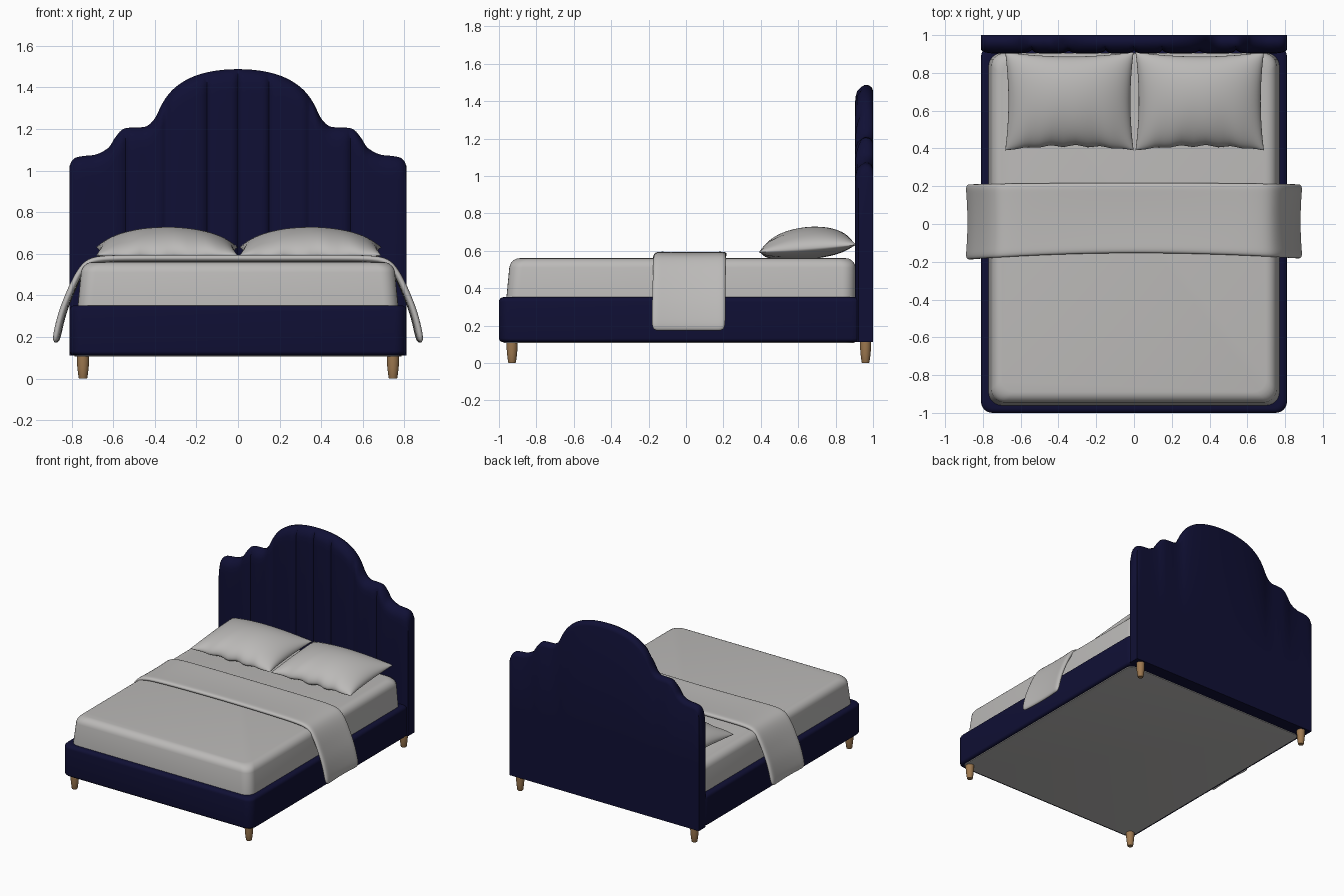
import bpy, bmesh, math

if "Cube" in bpy.data.objects:
    bpy.data.objects.remove(bpy.data.objects["Cube"], do_unlink=True)


def material(name, rgb):
    m = bpy.data.materials.new(name)
    m.use_nodes = True
    m.diffuse_color = (*rgb, 1)
    m.node_tree.nodes["Principled BSDF"].inputs["Base Color"].default_value = (*rgb, 1)
    return m


NAVY = material("navy fabric", (0.005, 0.005, 0.035))
LINEN = material("pale grey linen", (0.5, 0.49, 0.48))
WOOD = material("warm wood", (0.34, 0.19, 0.08))


def finish(name, bm, mat, angle=40):
    bmesh.ops.recalc_face_normals(bm, faces=bm.faces)
    me = bpy.data.meshes.new(name)
    bm.to_mesh(me)
    bm.free()
    me.materials.append(mat)
    ob = bpy.data.objects.new(name, me)
    bpy.context.collection.objects.link(ob)
    bpy.ops.object.select_all(action='DESELECT')
    ob.select_set(True)
    bpy.context.view_layer.objects.active = ob
    bpy.ops.object.shade_smooth_by_angle(angle=math.radians(angle))
    return ob


def loft(rings):
    """Closed rings of equal length joined in order, capped at both ends."""
    bm = bmesh.new()
    vs = [[bm.verts.new(p) for p in ring] for ring in rings]
    n = len(vs[0])
    for a, b in zip(vs, vs[1:]):
        for i in range(n):
            j = (i + 1) % n
            bm.faces.new((a[i], a[j], b[j], b[i]))
    bm.faces.new(vs[0])
    bm.faces.new(vs[-1])
    return bm


def rounded_rect(hx, y0, y1, r, z, steps=6):
    pts = []
    corners = ((hx - r, y1 - r), (r - hx, y1 - r), (r - hx, y0 + r), (hx - r, y0 + r))
    for k, (cx, cy) in enumerate(corners):
        for i in range(steps + 1):
            a = math.pi / 2 * (k + i / steps)
            pts.append((cx + r * math.cos(a), cy + r * math.sin(a), z))
    return pts


def soft_slab(name, mat, hx, y0, y1, r, z0, z1, bottom, top, taper=0.0):
    """Rounded slab with rounded bottom and top rims; taper draws the top in."""
    rings = []
    arc = [math.pi / 2 * i / 5 for i in range(6)]
    levels = [(bottom * (1 - math.sin(a)), z0 + bottom * (1 - math.cos(a))) for a in arc]
    levels += [(top * (1 - math.cos(a)), z1 - top * (1 - math.sin(a))) for a in arc]
    for inset, z in levels:
        d = inset + taper * (z - z0) / (z1 - z0)
        rings.append(rounded_rect(hx - d, y0 + d, y1 - inset, r, z))
    return finish(name, loft(rings), mat)


# Upholstered base, underside panel and mattress
soft_slab("bed_base", NAVY, 0.81, -1.0, 0.945, 0.06, 0.112, 0.352, 0.02, 0.025)
soft_slab("underside_panel", LINEN, 0.785, -0.975, 0.90, 0.05, 0.106, 0.114, 0.002, 0.002)
soft_slab("mattress", LINEN, 0.775, -0.965, 0.905, 0.07, 0.30, 0.56, 0.01, 0.05, 0.025)

# Tapered legs
for side, sx in (("left", 1), ("right", -1)):
    for end, y in (("front", -0.93), ("back", 0.96)):
        rings = []
        for z, r in ((0, 0.019), (0.004, 0.021), (0.05, 0.027), (0.09, 0.030), (0.118, 0.030)):
            rings.append([(sx * 0.745 + r * math.cos(math.tau * i / 20),
                           y + r * math.sin(math.tau * i / 20), z) for i in range(20)])
        finish(f"{end}_{side}_leg", loft(rings), WOOD)

# Headboard: stepped crest swept across the width, with stitched channels
CREST = [(0, 1.487), (0.09, 1.482), (0.175, 1.465), (0.24, 1.44), (0.295, 1.405),
         (0.335, 1.365), (0.365, 1.32), (0.40, 1.25), (0.44, 1.213), (0.50, 1.207),
         (0.555, 1.198), (0.593, 1.155), (0.62, 1.112), (0.68, 1.078), (0.74, 1.07),
         (0.78, 1.062), (0.80, 1.045), (0.81, 1.02)]
SEAMS = [0, 0.15, 0.345, 0.54, 0.81]


def crest(x):
    x = abs(x)
    for i in range(len(CREST) - 1):
        (xa, za), (xb, zb) = CREST[i], CREST[i + 1]
        if x <= xb + 1e-6:
            xp, zp = CREST[i - 1] if i else (-xb, zb)
            xn, zn = CREST[min(i + 2, len(CREST) - 1)]
            t, w = (x - xa) / (xb - xa), xb - xa
            ma, mb = (zb - zp) / (xb - xp) * w, (zn - za) / (xn - xa) * w
            h = t * t * (3 - 2 * t)
            return (za + (zb - za) * h + ma * t * (1 - t) ** 2 - mb * t * t * (1 - t))


def channel(x):
    x = abs(x)
    for a, b in zip(SEAMS, SEAMS[1:]):
        if x <= b + 1e-6:
            return 0.018 * abs(2 * (x - a) / (b - a) - 1) ** 6


rings = []
COLS = 81
for i in range(-COLS, COLS + 1):
    x = 0.81 * i / COLS
    t, f = crest(x), 0.903 + channel(x)
    section = [(1.0, 0.112), (1.0, 0.6), (1.0, t - 0.03), (0.992, t - 0.012), (0.975, t - 0.002),
               (0.957, t), (0.938, t - 0.010), (f + 0.012, t - 0.032), (f + 0.003, t - 0.065),
               (f, t - 0.11), (f, 0.6), (f, 0.112)]
    rings.append([(x, y, z) for y, z in section])
finish("headboard", loft(rings), NAVY, 50)

# Throw blanket folded across the bed and hanging over both sides
HALF = [(0.0, 0.58), (0.25, 0.58), (0.5, 0.58), (0.66, 0.578), (0.725, 0.56), (0.77, 0.49),
        (0.805, 0.41), (0.837, 0.33), (0.858, 0.25), (0.873, 0.17)]
path = [(-x, z) for x, z in HALF[:0:-1]] + HALF
bm = bmesh.new()
rows = []
for x, z in path:
    t = (x / 0.87) ** 2
    lo, hi = -0.155 - 0.03 * t - 0.006 * (x < 0) * t, 0.22 - 0.008 * t
    row = []
    for k in range(9):
        v = k / 4 - 1
        y = lo + (hi - lo) * k / 8
        flare = 1 + 0.012 * v * v * t
        row.append(bm.verts.new((x * flare, y, z - 0.005 * math.cos(v * math.pi / 2) * (1 - t))))
    rows.append(row)
for a, b in zip(rows, rows[1:]):
    for k in range(8):
        bm.faces.new((a[k], a[k + 1], b[k + 1], b[k]))
blanket = finish("throw_blanket", bm, LINEN, 180)
thick = blanket.modifiers.new("thickness", 'SOLIDIFY')
thick.thickness, thick.offset = 0.032, 0
soft = blanket.modifiers.new("softness", 'SUBSURF')
soft.levels = soft.render_levels = 2


# Pillows: two puffed sheets sharing a pinched seam
def pillow(name, cx):
    bm = bmesh.new()
    n = 32
    for up in (1, -1):
        grid = []
        for i in range(n + 1):
            u = math.sin(math.pi * (i / n - 0.5))
            line = []
            for j in range(n + 1):
                v = math.sin(math.pi * (j / n - 0.5))
                puff = max(0, (1 - u * u) * (1 - v * v)) ** 0.5
                front = ((1 - v) / 2) ** 4 * (1 - u * u)
                x = cx + 0.34 * u * (1 - 0.05 * (1 - v * v))
                y = 0.65 + 0.26 * v * (1 - 0.09 * (1 - u * u)) + 0.006 * front * math.sin(16 * u)
                z = 0.612 + 0.02 * v + (0.115 if up > 0 else -0.058) * puff
                z += 0.006 * front * math.sin(13 * u)
                line.append(bm.verts.new((x, y, z)))
            grid.append(line)
        for a, b in zip(grid, grid[1:]):
            for j in range(n):
                bm.faces.new((a[j], a[j + 1], b[j + 1], b[j]))
    bmesh.ops.remove_doubles(bm, verts=bm.verts, dist=0.0002)
    finish(name, bm, LINEN, 70)


pillow("left_pillow", 0.348)
pillow("right_pillow", -0.342)
